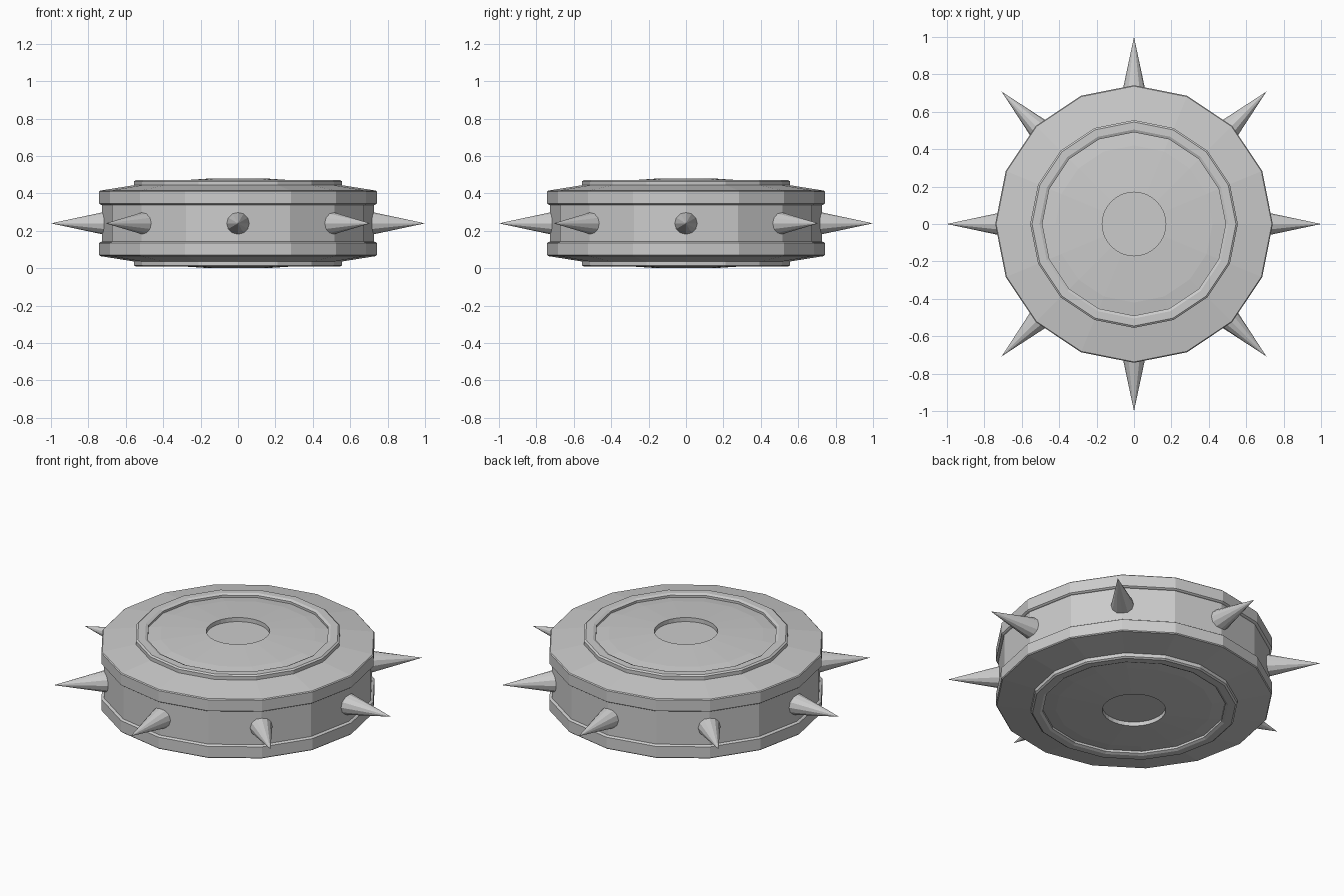
import bpy, bmesh, math
from mathutils import Matrix

if "Cube" in bpy.data.objects:
    bpy.data.objects.remove(bpy.data.objects["Cube"])

MID = 0.24  # height of the symmetry plane


def lathe(name, profile, sides, mirrored=True):
    """Revolve (radius, height above mid plane) points; optionally mirror below."""
    bm = bmesh.new()
    rings = []
    for r, h in profile:
        if r == 0:
            rings.append([bm.verts.new((0, 0, h))] * sides)
        else:
            rings.append([bm.verts.new((r * math.cos(2 * math.pi * i / sides),
                                        r * math.sin(2 * math.pi * i / sides), h))
                          for i in range(sides)])
    for a, b in zip(rings, rings[1:]):
        for i in range(sides):
            j = (i + 1) % sides
            bm.faces.new(list(dict.fromkeys((a[i], a[j], b[j], b[i]))))
    if mirrored:
        geom = bm.verts[:] + bm.edges[:] + bm.faces[:]
        copy = bmesh.ops.duplicate(bm, geom=geom)["geom"]
        new_verts = [e for e in copy if isinstance(e, bmesh.types.BMVert)]
        new_faces = [e for e in copy if isinstance(e, bmesh.types.BMFace)]
        bmesh.ops.scale(bm, vec=(1, 1, -1), verts=new_verts)
        bmesh.ops.reverse_faces(bm, faces=new_faces)
        bmesh.ops.remove_doubles(bm, verts=bm.verts, dist=1e-5)
    return finish(name, bm, (0, 0, MID))


def finish(name, bm, location):
    mesh = bpy.data.meshes.new(name)
    bm.to_mesh(mesh)
    bm.free()
    obj = bpy.data.objects.new(name, mesh)
    obj.location = location
    bpy.context.collection.objects.link(obj)
    return obj


# Sixteen-sided body: recessed middle band, two rims, shallow sloped faces, raised rings, domed discs
lathe("wheel_body", [
    (0.728, 0), (0.728, 0.098), (0.735, 0.100), (0.742, 0.105), (0.742, 0.170),
    (0.737, 0.175), (0.555, 0.204), (0.555, 0.225), (0.545, 0.232),
    (0.505, 0.232), (0.490, 0.225), (0.490, 0.212), (0.420, 0.222),
    (0.176, 0.238)], 16)

# Round recessed hubs in both faces
lathe("hub_recess", [(0.180, 0.2385), (0.170, 0.239), (0.170, 0.215), (0, 0.215)], 32)

# Eight spikes around the middle band
for i in range(8):
    bm = bmesh.new()
    bmesh.ops.create_cone(bm, cap_ends=True, segments=12, radius1=0.066, radius2=0, depth=0.31)
    bmesh.ops.translate(bm, verts=bm.verts, vec=(0, 0, 0.845))
    bmesh.ops.remove_doubles(bm, verts=bm.verts, dist=1e-5)
    turn = Matrix.Rotation(i * math.pi / 4, 3, 'Z') @ Matrix.Rotation(math.pi / 2, 3, 'Y')
    bmesh.ops.transform(bm, matrix=turn.to_4x4(), verts=bm.verts)
    finish(f"spike_{i + 1}", bm, (0, 0, MID))
